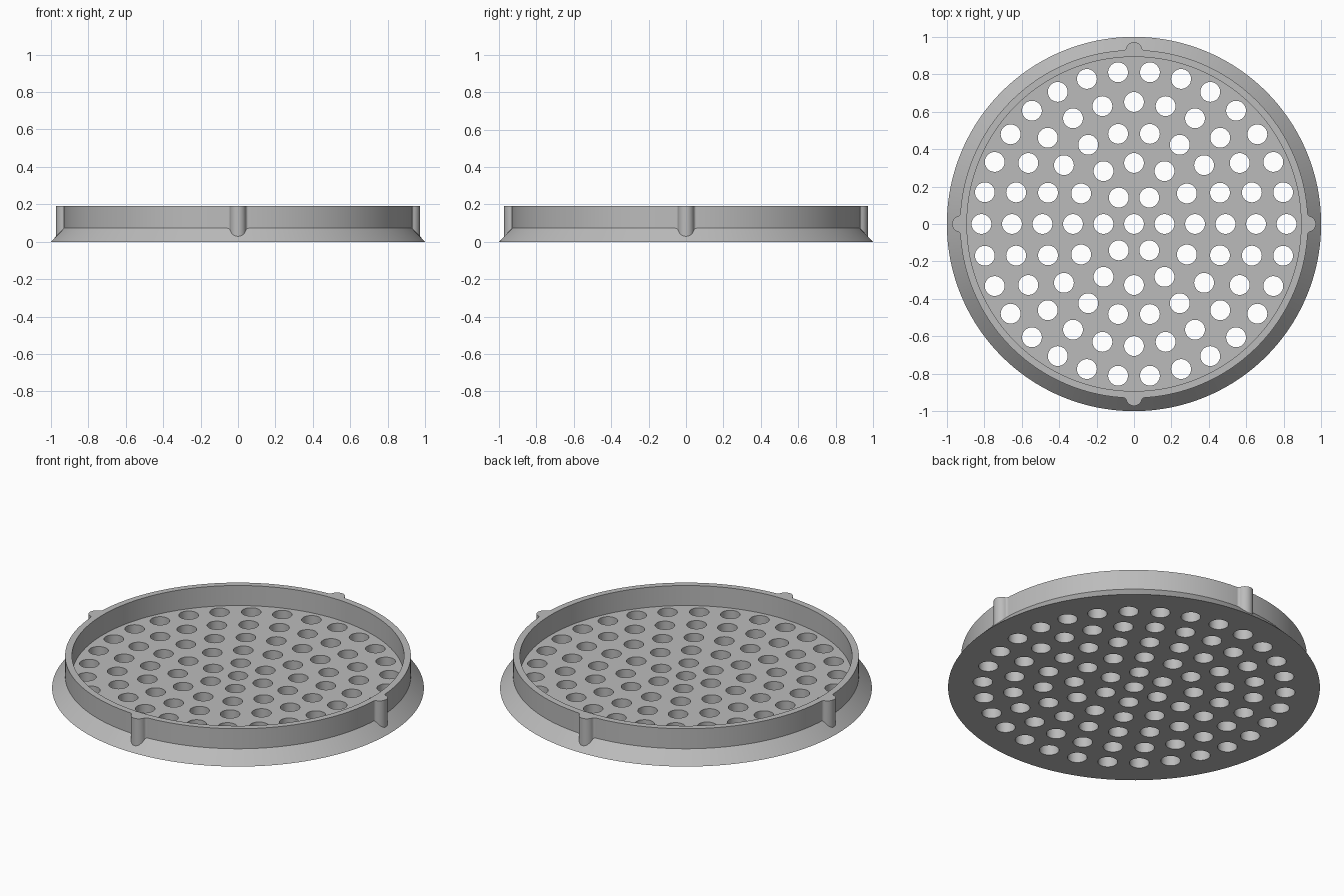
import bpy, bmesh
from math import sin, cos, pi, tau, sqrt, atan2, radians

if "Cube" in bpy.data.objects:
    bpy.data.objects.remove(bpy.data.objects["Cube"], do_unlink=True)

WALL_R, WALL_IN, PLATE_Z, TOP_Z = 0.93, 0.893, 0.073, 0.192

grey = bpy.data.materials.new("light grey")
grey.use_nodes = True
colour = (0.5, 0.5, 0.5, 1)
grey.diffuse_color = colour
grey.node_tree.nodes["Principled BSDF"].inputs["Base Color"].default_value = colour


def make_object(name, bm):
    bmesh.ops.recalc_face_normals(bm, faces=bm.faces)
    mesh = bpy.data.meshes.new(name)
    bm.to_mesh(mesh)
    bm.free()
    mesh.materials.append(grey)
    obj = bpy.data.objects.new(name, mesh)
    bpy.context.collection.objects.link(obj)
    return obj


def add_prism(bm, points, z0, z1):
    """Extrude a flat outline from z0 to z1."""
    face = bm.faces.new([bm.verts.new((x, y, z0)) for x, y in points])
    top = bmesh.ops.extrude_face_region(bm, geom=[face])["geom"]
    verts = [v for v in top if isinstance(v, bmesh.types.BMVert)]
    bmesh.ops.translate(bm, verts=verts, vec=(0, 0, z1 - z0))


def arc(cx, cy, r, a0, a1, n):
    return [(cx + r * cos(a0 + (a1 - a0) * i / n), cy + r * sin(a0 + (a1 - a0) * i / n))
            for i in range(n + 1)]


def apply_boolean(obj, other, operation):
    mod = obj.modifiers.new(operation, 'BOOLEAN')
    mod.operation, mod.solver, mod.object = operation, 'EXACT', other
    bpy.ops.object.modifier_apply(modifier=mod.name)
    bpy.data.objects.remove(other, do_unlink=True)


# Body: bevelled disc with an upright rim, turned from one profile
profile = [(1, 0), (WALL_R, PLATE_Z), (WALL_R, TOP_Z), (WALL_IN, TOP_Z), (WALL_IN, PLATE_Z)]
bm = bmesh.new()
SIDES = 160
rings = [[bm.verts.new((r * cos(tau * i / SIDES), r * sin(tau * i / SIDES), z))
          for i in range(SIDES)] for r, z in profile]
for low, high in zip(rings, rings[1:]):
    for i in range(SIDES):
        j = (i + 1) % SIDES
        bm.faces.new((low[i], low[j], high[j], high[i]))
bm.faces.new(rings[0])
bm.faces.new(rings[-1])
body = make_object("drain_cover", bm)

# Four keying ribs: half-round with small fillets into the rim
RIB, FILLET = 0.043, 0.014
offset = sqrt((RIB + FILLET) ** 2 - FILLET ** 2)
meet = atan2(FILLET, offset)
right = arc(offset, FILLET, FILLET, -pi / 2, -pi + meet, 5)
cap = arc(0, 0, RIB, meet, pi - meet, 20)
left = [(-x, y) for x, y in reversed(right)]
outline = [(-offset, -0.02), (offset, -0.02)] + right + cap[1:-1] + left
bm = bmesh.new()
for k in range(4):
    c, s = cos(k * pi / 2), sin(k * pi / 2)
    points = [(x, y + WALL_R - 0.001) for x, y in outline]
    add_prism(bm, [(x * c - y * s, x * s + y * c) for x, y in points], 0.01, TOP_Z)
ribs = make_object("ribs", bm)

# Drain holes: a centre hole and five rings of six, twelve, eighteen...
bm = bmesh.new()
for ring in range(6):
    count = max(1, 6 * ring)
    for k in range(count):
        a = tau * k / count
        x, y = 0.163 * ring * cos(a), 0.163 * ring * sin(a)
        add_prism(bm, arc(x, y, 0.053, 0, tau, 32)[:-1], -0.1, 0.15)
holes = make_object("hole_cutter", bm)
holes.hide_render = True

bpy.ops.object.select_all(action='DESELECT')
bpy.context.view_layer.objects.active = body
body.select_set(True)
apply_boolean(body, ribs, 'UNION')
apply_boolean(body, holes, 'DIFFERENCE')
bpy.ops.object.shade_smooth_by_angle(angle=radians(30))
